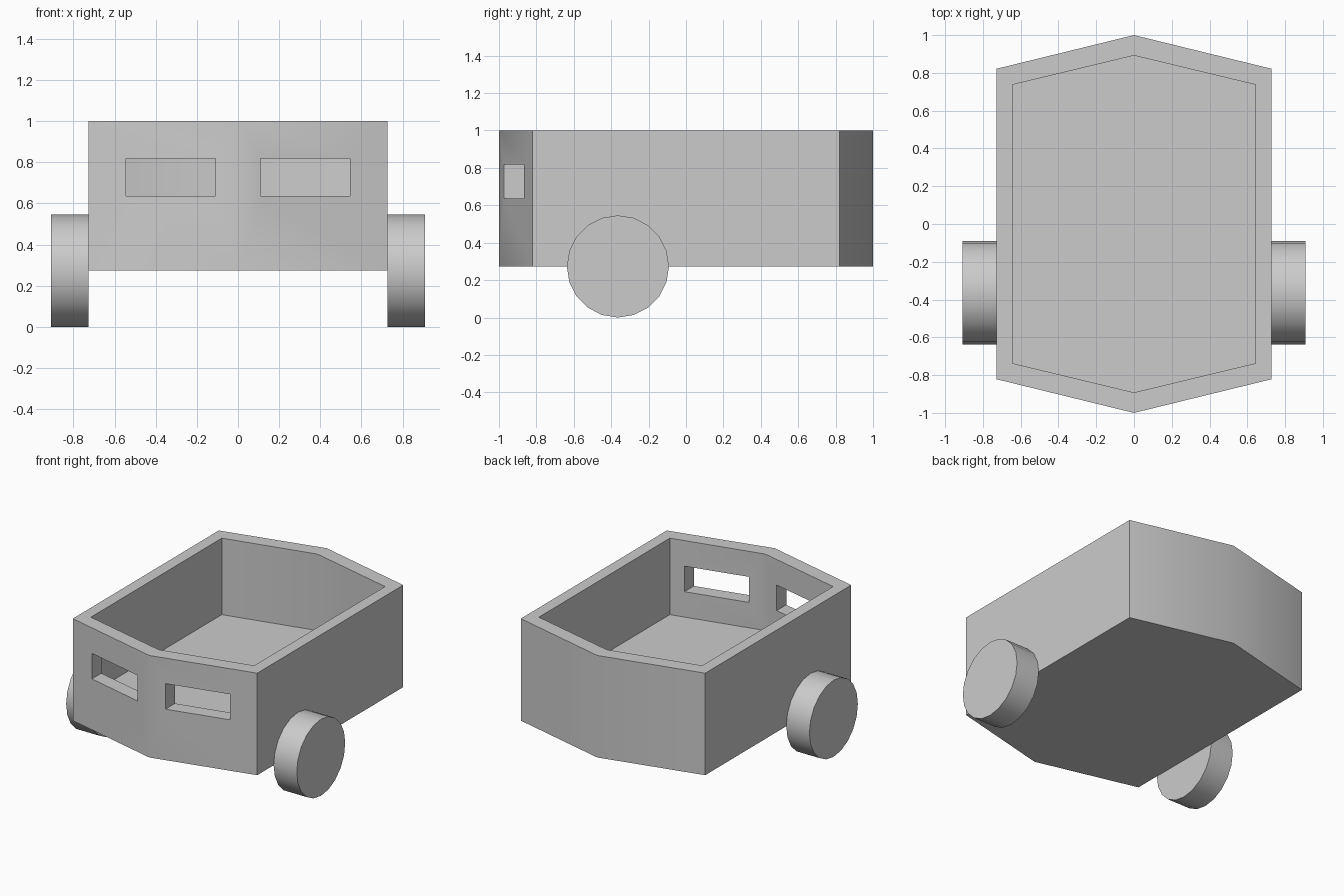
import bpy, bmesh
from math import radians, pi
from mathutils import Matrix

if "Cube" in bpy.data.objects:
    bpy.data.objects.remove(bpy.data.objects["Cube"], do_unlink=True)

grey = bpy.data.materials.new("light_grey")
grey.use_nodes = True
grey.diffuse_color = (0.6, 0.6, 0.6, 1)
grey.node_tree.nodes["Principled BSDF"].inputs["Base Color"].default_value = (0.6, 0.6, 0.6, 1)


def make_object(name, bm):
    bmesh.ops.recalc_face_normals(bm, faces=bm.faces)
    mesh = bpy.data.meshes.new(name)
    bm.to_mesh(mesh)
    bm.free()
    mesh.materials.append(grey)
    obj = bpy.data.objects.new(name, mesh)
    bpy.context.collection.objects.link(obj)
    return obj


def select_only(obj):
    bpy.ops.object.select_all(action='DESELECT')
    obj.select_set(True)
    bpy.context.view_layer.objects.active = obj


def smooth(obj):
    select_only(obj)
    bpy.ops.object.shade_smooth_by_angle(angle=radians(30))


def hexagon(bm, half_width, corner, tip, z):
    """Ring with pointed front and back ends."""
    points = [(half_width, -corner), (half_width, corner), (0, tip),
              (-half_width, corner), (-half_width, -corner), (0, -tip)]
    return [bm.verts.new((x, y, z)) for x, y in points]


def bridge(bm, a, b):
    for i in range(len(a)):
        j = (i + 1) % len(a)
        bm.faces.new((a[i], a[j], b[j], b[i]))


# Open tub: underside, outer wall, rim, inner wall, raised floor
BOTTOM, FLOOR, TOP = 0.273, 0.455, 1.0
bm = bmesh.new()
rings = [hexagon(bm, 0.727, 0.822, 1.0, BOTTOM),
         hexagon(bm, 0.727, 0.822, 1.0, TOP),
         hexagon(bm, 0.644, 0.737, 0.892, TOP),
         hexagon(bm, 0.644, 0.737, 0.892, FLOOR)]
for lower, upper in zip(rings, rings[1:]):
    bridge(bm, lower, upper)
bm.faces.new(rings[0])
bm.faces.new(rings[-1])
body = make_object("body", bm)

# Two window openings cut straight through the front wall
for side in (-1, 1):
    bm = bmesh.new()
    bmesh.ops.create_cube(bm, size=1, matrix=Matrix.Translation((side * 0.327, -0.9, 0.727))
                          @ Matrix.Diagonal((0.436, 0.5, 0.182, 1)))
    cutter = make_object("window_cutter", bm)
    cutter.hide_render = True
    cut = body.modifiers.new("window", 'BOOLEAN')
    cut.operation = 'DIFFERENCE'
    cut.solver = 'EXACT'
    cut.object = cutter
    select_only(body)
    bpy.ops.object.modifier_apply(modifier=cut.name)
    bpy.data.objects.remove(cutter, do_unlink=True)
smooth(body)

# One wheel on each side
for name, side in (("left_wheel", 1), ("right_wheel", -1)):
    bm = bmesh.new()
    bmesh.ops.create_cone(bm, cap_ends=True, segments=20, radius1=0.273, radius2=0.273, depth=0.182,
                          matrix=Matrix.Translation((side * 0.818, -0.364, 0.273))
                          @ Matrix.Rotation(pi / 2, 4, 'Y'))
    smooth(make_object(name, bm))
